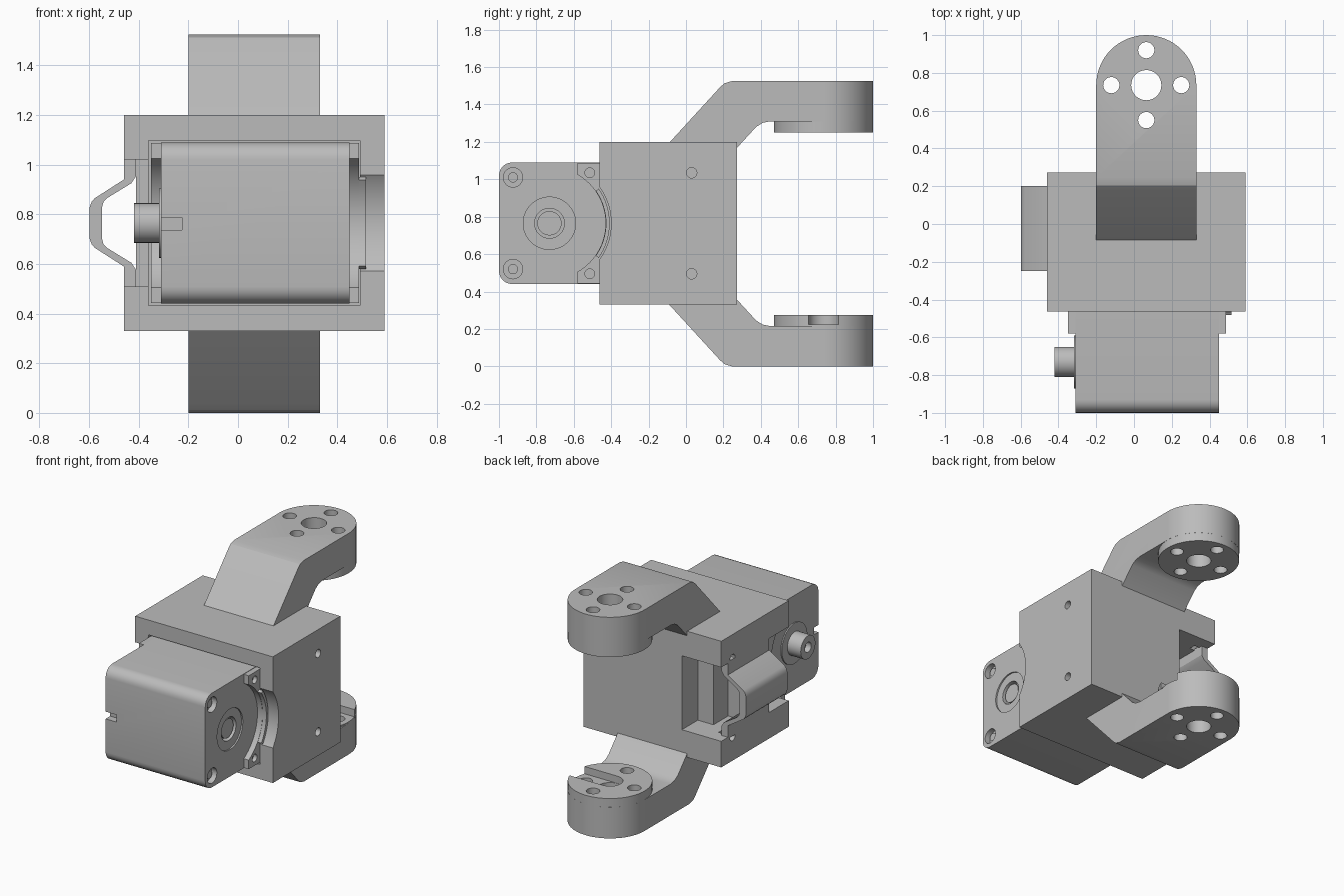
import bpy
import bmesh
from math import sin, cos, pi, radians
from mathutils import Vector

cube = bpy.data.objects.get("Cube")
if cube:
    bpy.data.objects.remove(cube, do_unlink=True)

grey = bpy.data.materials.new("plain grey")
grey.use_nodes = True
colour = (0.5, 0.5, 0.5, 1)
grey.diffuse_color = colour
grey.node_tree.nodes["Principled BSDF"].inputs["Base Color"].default_value = colour

AXLE = (-0.73, 0.765)      # servo axle in y, z
MID_Z = 0.765
TIP = (0.065, 0.735)       # arm eye in x, y
HEIGHT = 1.525


def prism(name, pts, axis, lo, hi):
    """Extrude a 2D outline along an axis."""
    place = {"x": lambda a, b, t: (t, a, b),
             "y": lambda a, b, t: (a, t, b),
             "z": lambda a, b, t: (a, b, t)}[axis]
    bm = bmesh.new()
    rings = [[bm.verts.new(place(a, b, t)) for a, b in pts] for t in (lo, hi)]
    bm.faces.new(rings[0])
    bm.faces.new(rings[1])
    n = len(pts)
    for i in range(n):
        j = (i + 1) % n
        bm.faces.new((rings[0][i], rings[0][j], rings[1][j], rings[1][i]))
    bmesh.ops.recalc_face_normals(bm, faces=bm.faces)
    mesh = bpy.data.meshes.new(name)
    bm.to_mesh(mesh)
    bm.free()
    mesh.materials.append(grey)
    obj = bpy.data.objects.new(name, mesh)
    bpy.context.collection.objects.link(obj)
    return obj


def arc(centre, r, start, end, steps):
    angles = [radians(start + (end - start) * i / steps) for i in range(steps + 1)]
    return [(centre[0] + r * cos(a), centre[1] + r * sin(a)) for a in angles]


def cyl(name, centre, r, axis, lo, hi, sides=32):
    return prism(name, arc(centre, r, 0, 360, sides)[:-1], axis, lo, hi)


def box(name, x, y, z):
    return prism(name, [(x[0], y[0]), (x[1], y[0]), (x[1], y[1]), (x[0], y[1])], "z", *z)


def combine(obj, others, operation="DIFFERENCE"):
    """Apply booleans, then discard the helper solids."""
    for other in others:
        mod = obj.modifiers.new("combine", "BOOLEAN")
        mod.operation = operation
        mod.solver = "EXACT"
        mod.object = other
        bpy.context.view_layer.objects.active = obj
        bpy.ops.object.modifier_apply(modifier=mod.name)
        bpy.data.objects.remove(other, do_unlink=True)
    return obj


# Housing block with servo pocket, side slot and screw holes
housing = box("housing", (-0.46, 0.59), (-0.463, 0.273), (0.33, 1.2))
back_slot = [(-0.16, 0.3), (-0.16, 0.1), (-0.28, 0.1), (-0.28, -0.06), (-0.41, -0.06),
             (-0.41, -0.11), (-0.355, -0.11), (-0.355, -0.5), (-0.5, -0.5), (-0.5, 0.3)]
cutters = [
    box("pocket", (-0.36, 0.492), (-0.5, -0.1), (0.432, 1.098)),
    prism("slot", back_slot, "z", 0.51, 1.02),
    cyl("horn_clearance", AXLE, 0.33, "x", 0.48, 0.65, 64),
]
for z in (0.495, 1.035):
    cutters.append(cyl("screw", (0.03, z), 0.028, "x", 0.515, 0.65, 20))
    cutters.append(cyl("screw", (0.15, z), 0.028, "x", -0.5, -0.37, 20))
combine(housing, cutters)

# Servo body with rounded front edges
corner = 0.07
body = ([(-0.1, 0.44)] + arc((-1 + corner, 0.44 + corner), corner, 270, 180, 6)
        + arc((-1 + corner, 1.09 - corner), corner, 180, 90, 6) + [(-0.1, 1.09)])
servo = prism("servo_body", body, "x", -0.31, 0.45)
cutters = [
    cyl("horn_recess", AXLE, 0.14, "x", 0.44, 0.5, 48),
    cyl("horn_bore", AXLE, 0.08, "x", 0.4, 0.5),
    box("cable_notch", (-0.4, -0.225), (-1.1, -0.95), (0.737, 0.787)),
]
for z in (0.52, 1.01):
    cutters.append(cyl("corner_bolt", (-0.925, z), 0.052, "x", 0.41, 0.5, 24))
combine(servo, cutters)
cyl("horn_axle", AXLE, 0.065, "x", 0.38, 0.43)
for z in (0.52, 1.01):
    cyl("corner_screw", (-0.925, z), 0.027, "x", 0.39, 0.43, 20)

# Servo mounting ears, hollowed around the axle
ears = box("servo_ears", (-0.35, 0.488), (-0.58, -0.12), (0.443, 1.087))
cutters = [cyl("axle_clearance", AXLE, 0.3, "x", -0.5, 0.6, 64)]
for z in (0.495, 1.035):
    cutters.append(cyl("ear_hole", (-0.515, z), 0.026, "x", 0.46, 0.6, 20))
    cutters.append(cyl("ear_hole", (-0.515, z), 0.026, "x", -0.5, -0.32, 20))
combine(ears, cutters)
prism("ear_rim", arc(AXLE, 0.322, -35, 35, 16) + arc(AXLE, 0.302, 35, -35, 16),
      "x", 0.44, 0.516)

# Idler knob on the right side
cyl("idler_disc", AXLE, 0.14, "x", -0.318, -0.3, 48)
knob = cyl("idler_knob", AXLE, 0.08, "x", -0.42, -0.3)
combine(knob, [cyl("knob_bore", AXLE, 0.035, "x", -0.5, -0.38, 20)])

# Cable guard arch over the side slot
outer = [(-0.46, 1.03), (-0.46, 0.94), (-0.577, 0.865), (-0.59, 0.85), (-0.598, 0.827)]
inner = [(-0.548, 0.827), (-0.542, 0.85), (-0.528, 0.865), (-0.43, 0.925), (-0.41, 0.955),
         (-0.41, 1.03)]


def flipped(pts):
    return [(x, 2 * MID_Z - z) for x, z in reversed(pts)]


prism("cable_guard", outer + flipped(outer) + flipped(inner) + inner, "y", -0.25, 0.2)

# Upper and lower arms: side profile trimmed by a round-ended plan
profile = [(-0.09, 1.195), (0.18, 1.49), (0.205, 1.513), (0.245, HEIGHT), (1.1, HEIGHT),
           (1.1, 1.31), (0.45, 1.31), (0.41, 1.302), (0.375, 1.28), (0.265, 1.16),
           (0.2, 1.16)]
EYE = 0.265
plan = [(TIP[0] - EYE, -0.2), (TIP[0] + EYE, -0.2)] + arc(TIP, EYE, 0, 180, 32)


def make_arm(name, lower):
    def m(z):
        return HEIGHT - z if lower else z
    arm = prism(name, [(y, m(z)) for y, z in profile], "x", -0.4, 0.5)
    combine(arm, [prism("plan", plan, "z", -0.2, 1.8)], "INTERSECT")
    combine(arm, [cyl("pad", TIP, EYE - 0.0005, "z", *sorted((m(1.25), m(1.33))), 64)], "UNION")
    holes = [cyl("eye", TIP, 0.08, "z", -0.2, 1.8)]
    for k in range(4):
        a = k * pi / 2
        spot = (TIP[0] + 0.185 * cos(a), TIP[1] + 0.185 * sin(a))
        holes.append(cyl("bolt", spot, 0.043, "z", -0.2, 1.8, 24))
    if lower:
        # Entry channel from the left edge to the eye
        channel = [(0.5, TIP[1] + 0.081)] + arc(TIP, 0.081, 90, 270, 16) + [(0.5, TIP[1] - 0.081)]
        holes.append(prism("channel", channel, "z", 0.225, 0.4))
    return combine(arm, holes)


make_arm("upper_arm", False)
make_arm("lower_arm", True)

# Smooth the round surfaces, keep edges sharp
bpy.ops.object.select_all(action="DESELECT")
for obj in bpy.context.scene.objects:
    if obj.type == "MESH" and obj.data.materials and obj.data.materials[0] == grey:
        obj.select_set(True)
        bpy.context.view_layer.objects.active = obj
bpy.ops.object.shade_smooth_by_angle(angle=radians(25))
